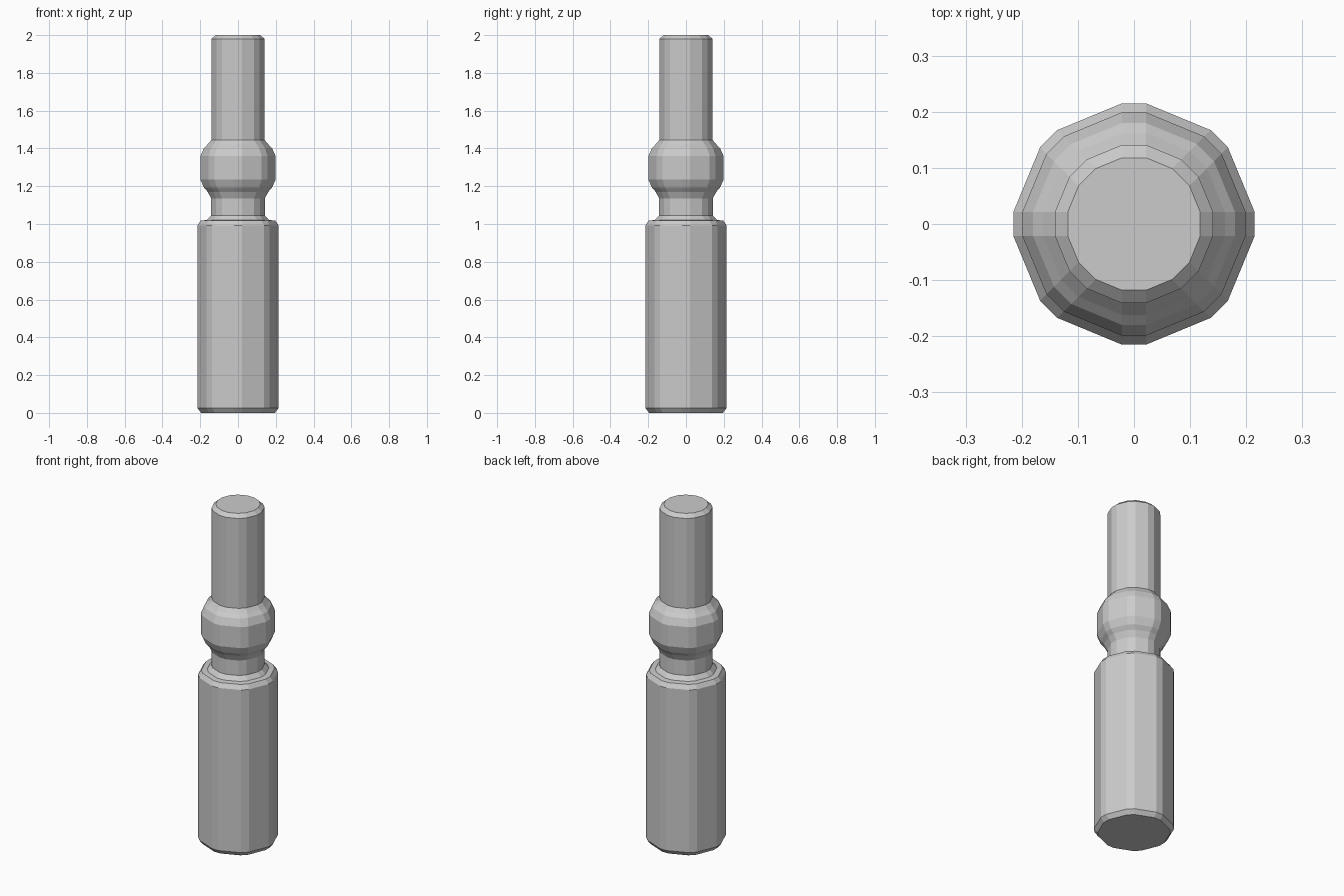
import bpy, bmesh, math

if "Cube" in bpy.data.objects:
    bpy.data.objects.remove(bpy.data.objects["Cube"])


def bevelled_octagon_lathe(name, profile, half_edge):
    """Stack octagonal rings whose eight corners are cut to narrow flats."""
    bm = bmesh.new()
    rings = []
    for d, z in profile:
        ring = []
        for k in range(8):
            a = math.radians(45 * k)
            c, s = math.cos(a), math.sin(a)
            for h in (-half_edge, half_edge):
                ring.append(bm.verts.new((d * c - h * s, d * s + h * c, z)))
        rings.append(ring)
    n = len(rings[0])
    for low, high in zip(rings, rings[1:]):
        for i in range(n):
            j = (i + 1) % n
            bm.faces.new((low[i], low[j], high[j], high[i]))
    bm.faces.new(rings[0][::-1])
    bm.faces.new(rings[-1])
    mesh = bpy.data.meshes.new(name)
    bm.to_mesh(mesh)
    bm.free()
    obj = bpy.data.objects.new(name, mesh)
    bpy.context.collection.objects.link(obj)
    return obj


# Thick base with chamfered ends
base = [(0.195, 0.0), (0.215, 0.025), (0.215, 0.993), (0.197, 1.018)]
# Neck rising from a small fillet
neck = [(0.165, 1.021), (0.142, 1.046), (0.142, 1.135)]
# Rounded collar
collar = [(0.16, 1.17), (0.18, 1.193), (0.199, 1.235),
          (0.199, 1.36), (0.18, 1.402), (0.162, 1.42)]
# Straight upper shaft with chamfered tip
shaft = [(0.141, 1.445), (0.141, 1.98), (0.118, 2.0)]

bevelled_octagon_lathe("turned_rod", base + neck + collar + shaft, 0.0215)
